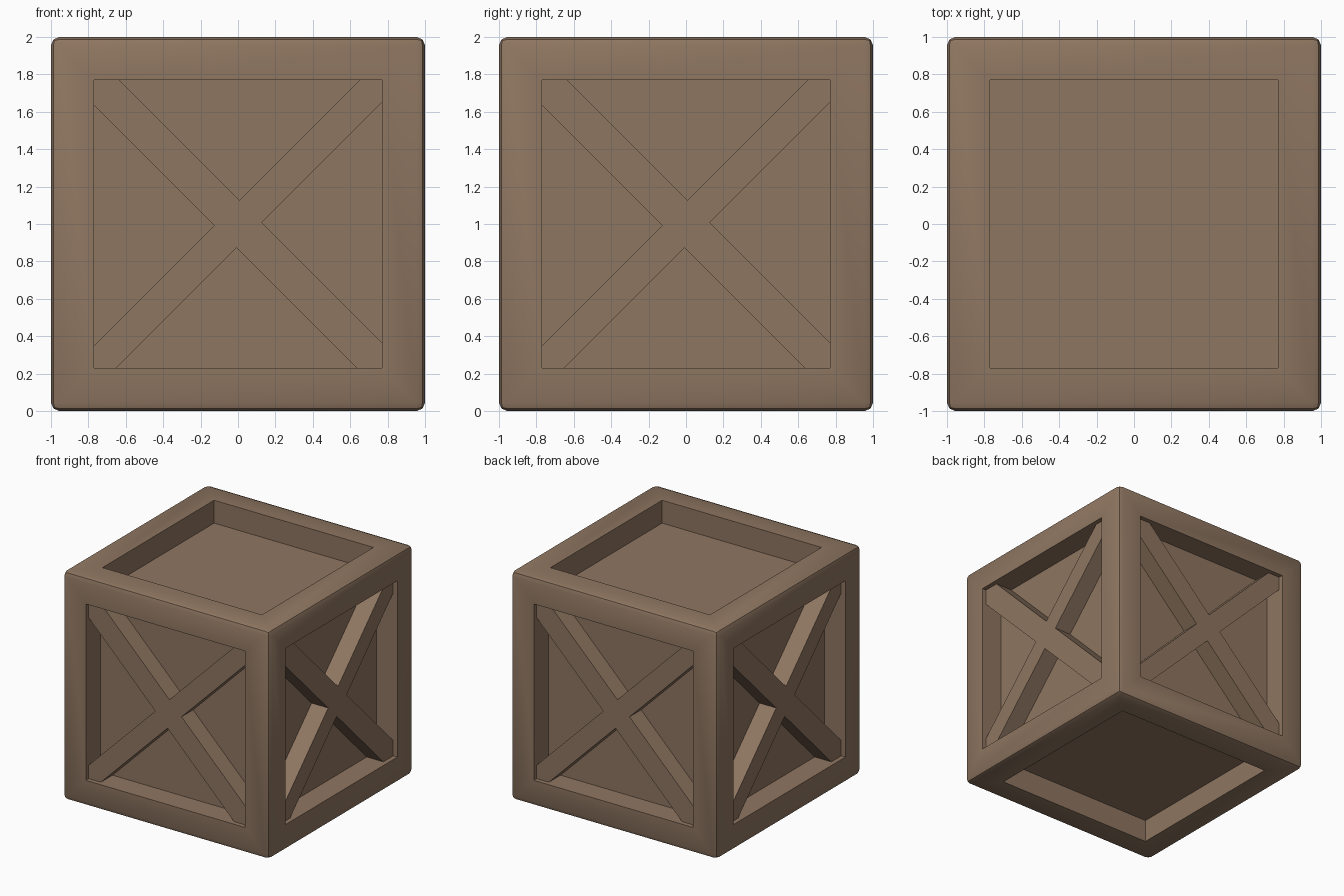
import bpy, bmesh, math
from mathutils import Matrix

if "Cube" in bpy.data.objects:
    bpy.data.objects.remove(bpy.data.objects["Cube"])

wood = bpy.data.materials.new("brown_wood")
wood.diffuse_color = (0.275, 0.182, 0.12, 1)
wood.use_nodes = True
wood.node_tree.nodes["Principled BSDF"].inputs["Base Color"].default_value = wood.diffuse_color

OPEN = 0.77     # half width of the recessed openings
FLOOR = 0.80    # distance of the panels from the centre
FRONT = 0.96    # distance of the brace faces from the centre
BEVEL = 0.045


def finish(name, bm):
    mesh = bpy.data.meshes.new(name)
    bm.to_mesh(mesh)
    bm.free()
    mesh.shade_smooth()
    mesh.set_sharp_from_angle(angle=math.radians(35))
    mesh.materials.append(wood)
    obj = bpy.data.objects.new(name, mesh)
    obj.location.z = 1
    bpy.context.collection.objects.link(obj)
    return obj


# Frame: rounded cube with a square opening sunk into each side
bm = bmesh.new()
bmesh.ops.create_cube(bm, size=2)
bmesh.ops.bevel(bm, geom=bm.edges[:], offset=BEVEL, segments=2, profile=0.5, affect='EDGES')
bm.normal_update()
sides = [f for f in bm.faces if f.calc_area() > 1]
bmesh.ops.inset_individual(bm, faces=sides, thickness=1 - BEVEL - OPEN, depth=0,
                           use_even_offset=True)
bm.normal_update()
bmesh.ops.inset_individual(bm, faces=sides, thickness=0, depth=FLOOR - 1)
bmesh.ops.delete(bm, geom=sides, context='FACES')
finish("frame", bm)

# Inner box forming the six recessed panels
bm = bmesh.new()
bmesh.ops.create_cube(bm, size=2 * FLOOR)
finish("panels", bm)

# X braces on the four upright sides; one diagonal is slightly wider
a, b = 0.136, 0.118
half = [(-OPEN, OPEN - a), (-OPEN, OPEN), (-OPEN + a, OPEN), ((a - b) / 2, (a + b) / 2),
        (OPEN - b, OPEN), (OPEN, OPEN), (OPEN, OPEN - b), ((a + b) / 2, (a - b) / 2)]
outline = half + [(-u, -v) for u, v in half]
for i, side in enumerate(("front", "right", "back", "left")):
    bm = bmesh.new()
    face = bm.faces.new([bm.verts.new((u, -FRONT, v)) for u, v in outline])
    ext = bmesh.ops.extrude_face_region(bm, geom=[face], use_keep_orig=True)
    for v in ext["geom"]:
        if isinstance(v, bmesh.types.BMVert):
            v.co.y = -FLOOR + 0.01
    bmesh.ops.recalc_face_normals(bm, faces=bm.faces[:])
    bm.transform(Matrix.Rotation(i * math.pi / 2, 4, 'Z'))
    finish(side + "_cross_brace", bm)
